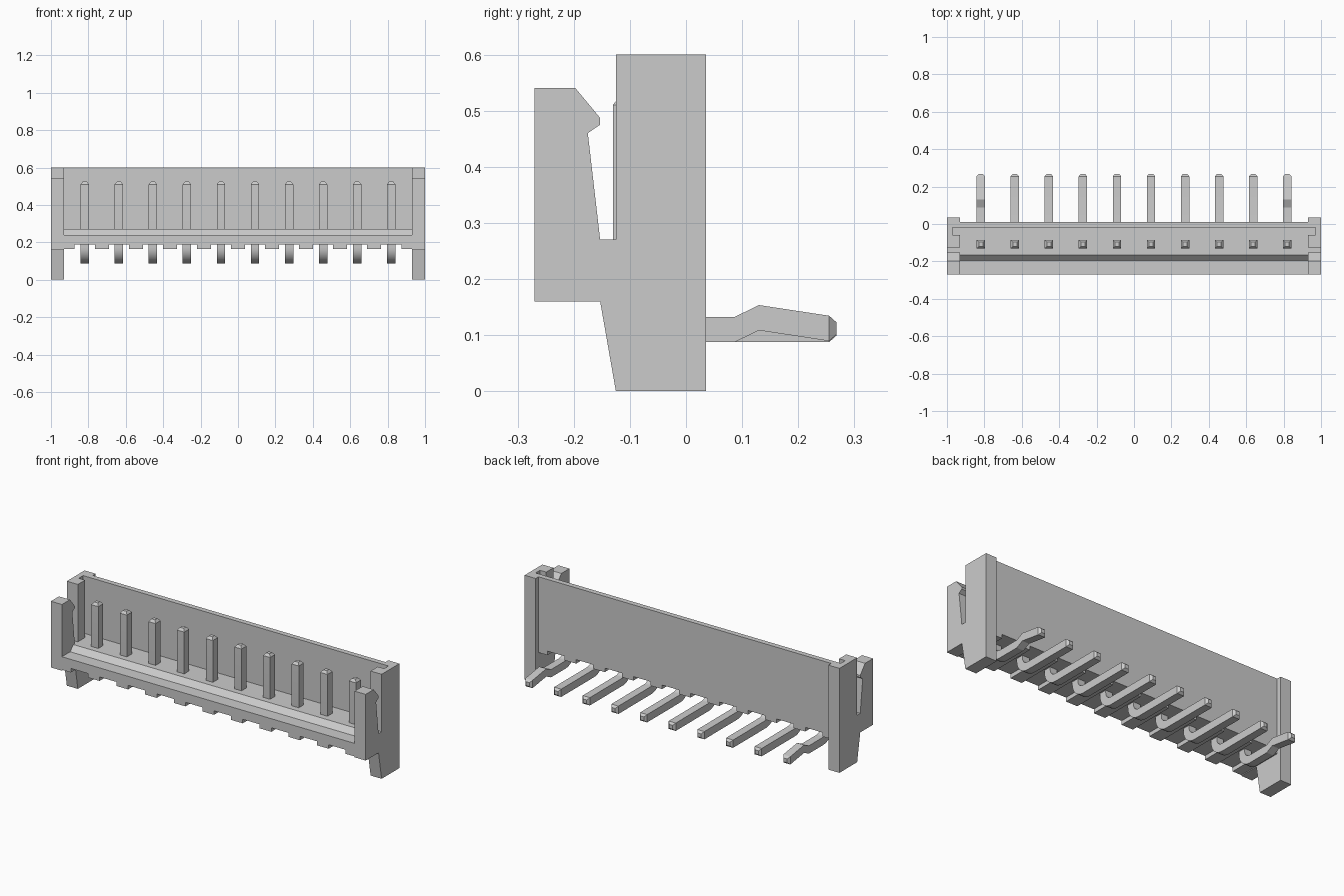
import bpy, bmesh, math

if "Cube" in bpy.data.objects:
    bpy.data.objects.remove(bpy.data.objects["Cube"])

PITCH, COUNT = 0.182, 10
PIN_X = [(i - (COUNT - 1) / 2) * PITCH for i in range(COUNT)]


def finish(name, bm):
    bmesh.ops.recalc_face_normals(bm, faces=bm.faces)
    mesh = bpy.data.meshes.new(name)
    bm.to_mesh(mesh)
    bm.free()
    obj = bpy.data.objects.new(name, mesh)
    bpy.context.collection.objects.link(obj)
    return obj


def extrude_x(bm, profile, x0, x1):
    """Extrude a (y, z) outline from x0 to x1."""
    a = [bm.verts.new((x0, y, z)) for y, z in profile]
    b = [bm.verts.new((x1, y, z)) for y, z in profile]
    bm.faces.new(a)
    bm.faces.new(b[::-1])
    for i in range(len(a)):
        j = (i + 1) % len(a)
        bm.faces.new((a[i], a[j], b[j], b[i]))


def rect(y0, y1, z0, z1):
    return [(y0, z0), (y1, z0), (y1, z1), (y0, z1)]


def boolean(obj, tool, operation):
    mod = obj.modifiers.new(operation, 'BOOLEAN')
    mod.operation, mod.object, mod.solver = operation, tool, 'EXACT'
    bpy.context.view_layer.objects.active = obj
    bpy.ops.object.modifier_apply(modifier=mod.name)
    bpy.data.objects.remove(tool)


# Housing: floor with sloped lip and back wall
bm = bmesh.new()
extrude_x(bm, [(-0.27, 0.165), (0.01, 0.165), (0.01, 0.6), (-0.02, 0.6),
               (-0.02, 0.27), (-0.165, 0.27), (-0.195, 0.24), (-0.27, 0.24)],
          -0.94, 0.94)
housing = finish("housing", bm)

# End walls with latch hook and foot
end_profile = [(-0.27, 0.16), (-0.27, 0.54), (-0.197, 0.54), (-0.153, 0.487),
               (-0.153, 0.475), (-0.175, 0.46), (-0.153, 0.27), (-0.125, 0.27),
               (-0.125, 0.6), (0.036, 0.6), (0.036, 0), (-0.125, 0), (-0.153, 0.16)]
bm = bmesh.new()
for s in (-1, 1):
    extrude_x(bm, end_profile, s * 0.93, s * 1.0)
boolean(housing, finish("end_walls", bm), 'UNION')

# Slots under the floor and key grooves inside the end walls
bm = bmesh.new()
for x in PIN_X:
    extrude_x(bm, rect(-0.3, 0.05, 0.1, 0.188), x - 0.054, x + 0.054)
for s in (-1, 1):
    extrude_x(bm, rect(-0.06, -0.02, 0.27, 0.7), s * 0.9, s * 0.97)
boolean(housing, finish("slot_cutter", bm), 'DIFFERENCE')


# Pins: square wire lofted through sections (y, z, section angle, half size)
def pin(index, x, kinked):
    h, cy, cz, r = 0.0225, -0.108, 0.11, 0.0625
    sections = [(cy, 0.524, 0, 0.011), (cy, 0.51, 0, h)]
    for i in range(9):
        a = math.radians(90 * i / 8)
        sections.append((cy + r - r * math.cos(a), cz + r - r * math.sin(a), a, h))
    side = math.pi / 2
    if kinked:
        sections += [(0.087, cz, side, h), (0.13, 0.131, side, h), (0.255, 0.112, side, h)]
    else:
        sections.append((0.255, cz, side, h))
    sections.append((0.268, sections[-1][1], side, 0.011))
    bm = bmesh.new()
    rings = []
    for y, z, a, s in sections:
        ny, nz = math.cos(a) * s, math.sin(a) * s
        rings.append([bm.verts.new((x + u * s, y + v * ny, z + v * nz))
                      for u, v in ((-1, -1), (1, -1), (1, 1), (-1, 1))])
    bm.faces.new(rings[0])
    bm.faces.new(rings[-1])
    for a, b in zip(rings, rings[1:]):
        for i in range(4):
            j = (i + 1) % 4
            bm.faces.new((a[i], a[j], b[j], b[i]))
    obj = finish(f"pin_{index + 1}", bm)
    bpy.ops.object.select_all(action='DESELECT')
    obj.select_set(True)
    bpy.context.view_layer.objects.active = obj
    bpy.ops.object.shade_smooth_by_angle(angle=math.radians(15))


for i, x in enumerate(PIN_X):
    pin(i, x, i in (0, COUNT - 1))
